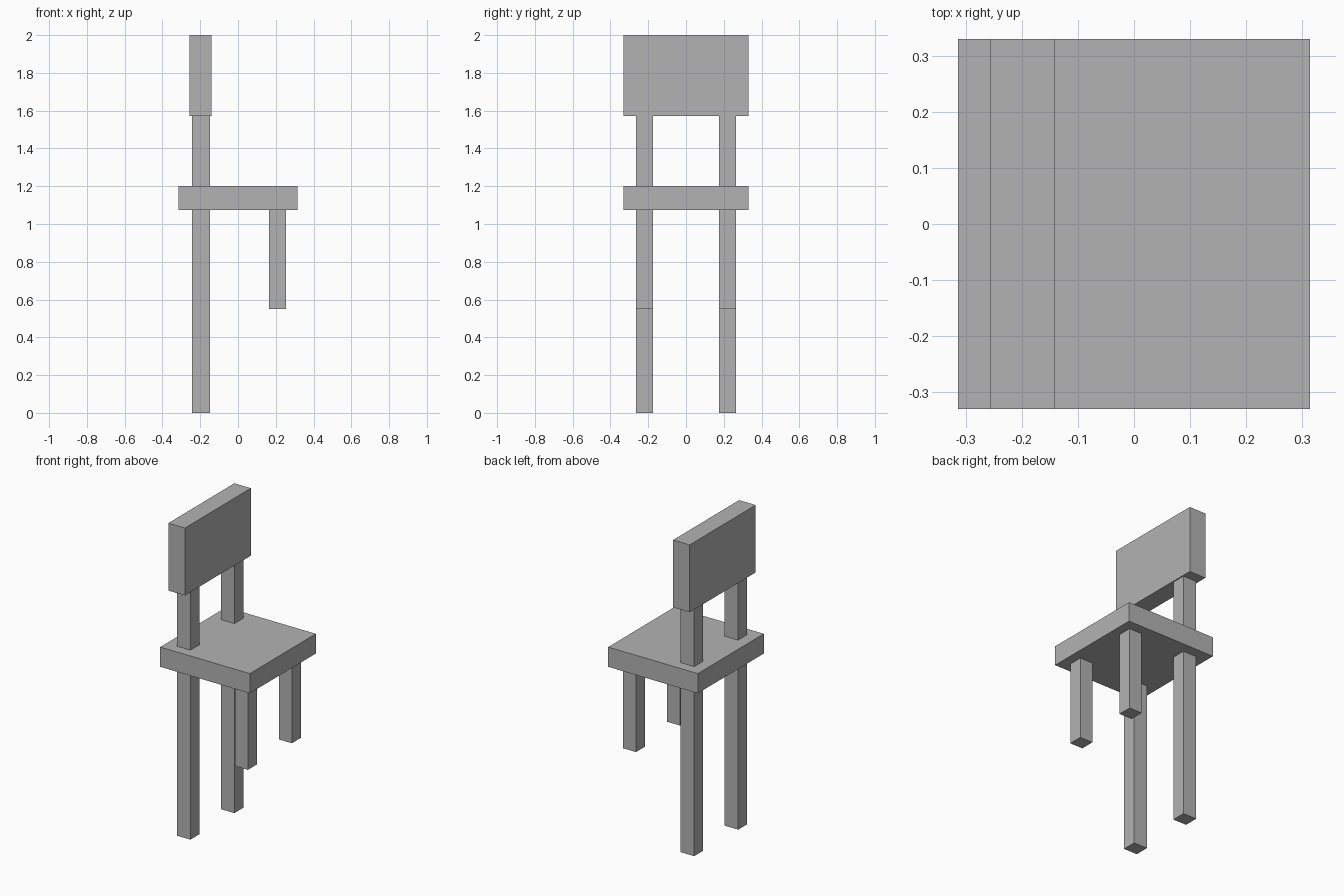
import bpy
from mathutils import Vector

cube = bpy.data.objects.get("Cube")
if cube:
    bpy.data.objects.remove(cube, do_unlink=True)

# Single grey finish
grey = bpy.data.materials.new("plain_grey")
grey.use_nodes = True
colour = (0.45, 0.45, 0.45, 1)
grey.diffuse_color = colour
grey.node_tree.nodes["Principled BSDF"].inputs["Base Color"].default_value = colour


def box(name, low, high):
    """Add a flat-sided box between two corners."""
    low, high = Vector(low), Vector(high)
    bpy.ops.mesh.primitive_cube_add(size=1, location=(low + high) / 2)
    part = bpy.context.object
    part.name = name
    part.scale = high - low
    bpy.ops.object.transform_apply(location=False, rotation=False, scale=True)
    part.data.materials.append(grey)
    return part


SEAT_BOTTOM, SEAT_TOP, REST_BOTTOM = 1.075, 1.2, 1.573

# Seat slab and backrest panel
box("seat", (-0.314, -0.33, SEAT_BOTTOM), (0.314, 0.33, SEAT_TOP))
box("backrest", (-0.257, -0.33, REST_BOTTOM), (-0.141, 0.33, 2))

# Long back legs, backrest posts and short front legs on both sides
for side, y in (("right", -0.22), ("left", 0.22)):
    near, far = y - 0.045, y + 0.045
    box(f"back_leg_{side}", (-0.243, near, 0), (-0.148, far, SEAT_BOTTOM))
    box(f"backrest_post_{side}", (-0.243, near, SEAT_TOP), (-0.148, far, REST_BOTTOM))
    box(f"front_leg_{side}", (0.165, near, 0.55), (0.255, far, SEAT_BOTTOM))
